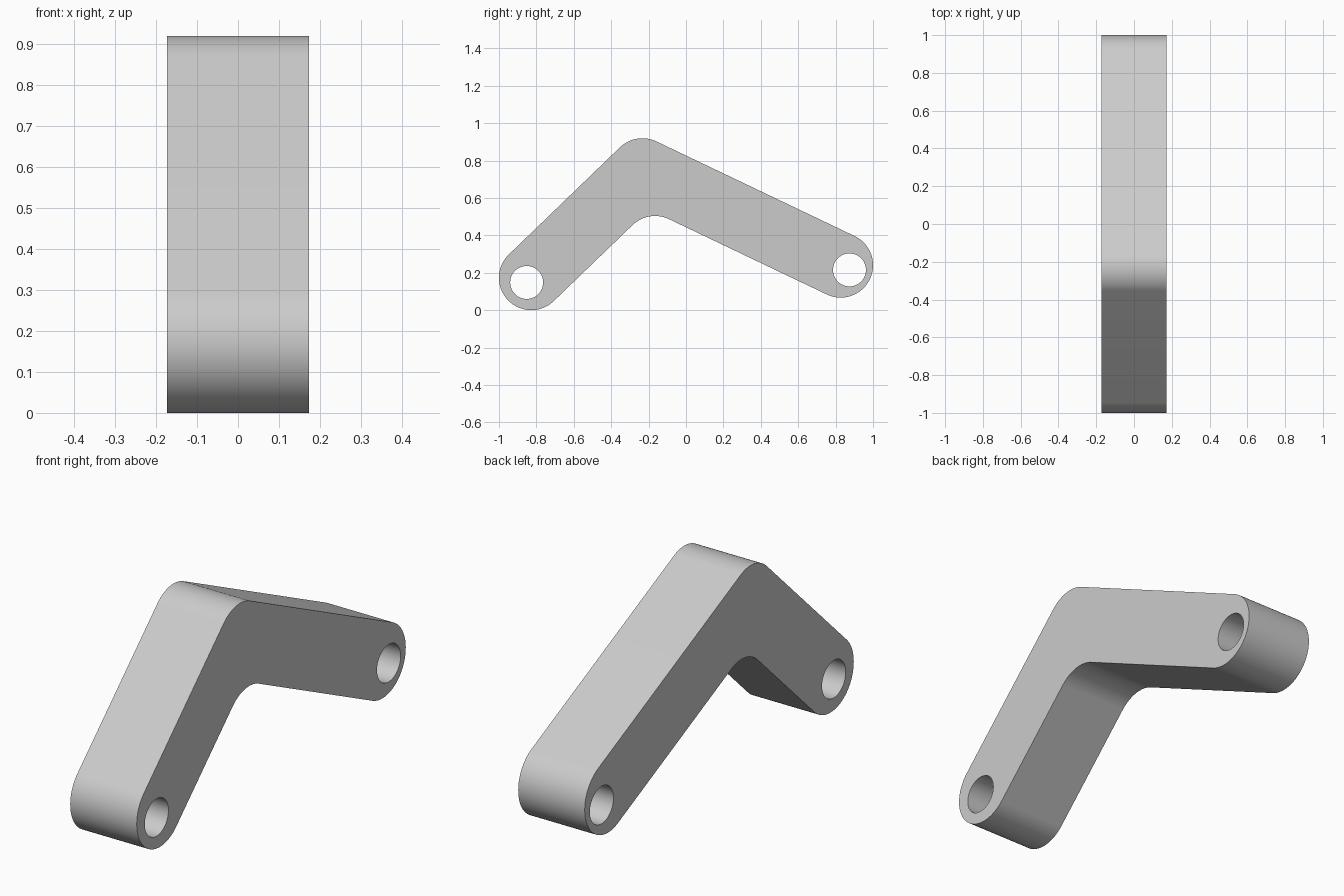
import bpy, bmesh
from math import cos, sin, pi, atan2
from mathutils import Vector

cube = bpy.data.objects.get("Cube")
if cube:
    bpy.data.objects.remove(cube)

# Profile layout in (y, z): end centres, elbow centre, rounding radius
R = 0.173
HOLE = 0.088
FRONT = Vector((-0.827, 0.173))
ELBOW = Vector((-0.233, 0.746))
BACK = Vector((0.827, 0.24))
HOLES = [Vector((-0.852, 0.148)), Vector((0.874, 0.215))]


def arc(centre, start, sweep, steps, radius=R):
    return [centre + radius * Vector((cos(start + sweep * i / steps),
                                      sin(start + sweep * i / steps)))
            for i in range(steps + 1)]


def upper_normal(a, b):
    d = (b - a).normalized()
    return Vector((-d.y, d.x))


n1, n2 = upper_normal(FRONT, ELBOW), upper_normal(ELBOW, BACK)
a1, a2 = atan2(n1.y, n1.x), atan2(n2.y, n2.x)
bisector = (n1 + n2).normalized()
inner = ELBOW - bisector * (2 * R / bisector.dot(n1))

# Outline, clockwise: elbow top, back end, inner elbow, front end
outline = (arc(ELBOW, a1, a2 - a1, 24) + arc(BACK, a2, -pi, 48)
           + arc(inner, a2, a1 - a2, 24) + arc(FRONT, a1 + pi, -pi, 48))
loops = [outline] + [arc(c, 0, 2 * pi, 48, HOLE)[:-1] for c in HOLES]

# Fill the outline around the holes, then extrude across the width
bm = bmesh.new()
edges = []
for loop in loops:
    verts = [bm.verts.new((-R, p.x, p.y)) for p in loop]
    edges += [bm.edges.new((v, verts[i - 1])) for i, v in enumerate(verts)]
bmesh.ops.triangle_fill(bm, edges=edges, use_beauty=True, normal=(-1, 0, 0))
geom = bmesh.ops.extrude_face_region(bm, geom=bm.faces[:], use_keep_orig=True)["geom"]
moved = [g for g in geom if isinstance(g, bmesh.types.BMVert)]
bmesh.ops.translate(bm, verts=moved, vec=(2 * R, 0, 0))
bmesh.ops.recalc_face_normals(bm, faces=bm.faces[:])

mesh = bpy.data.meshes.new("bent_link_arm")
bm.to_mesh(mesh)
bm.free()
arm = bpy.data.objects.new("bent_link_arm", mesh)
bpy.context.collection.objects.link(arm)

# Plain grey
grey = bpy.data.materials.new("light_grey")
grey.use_nodes = True
colour = (0.6, 0.6, 0.6, 1)
grey.diffuse_color = colour
grey.node_tree.nodes["Principled BSDF"].inputs["Base Color"].default_value = colour
mesh.materials.append(grey)

# Smooth curved walls, sharp rims
bpy.ops.object.select_all(action='DESELECT')
arm.select_set(True)
bpy.context.view_layer.objects.active = arm
bpy.ops.object.shade_smooth_by_angle(angle=pi / 6)
